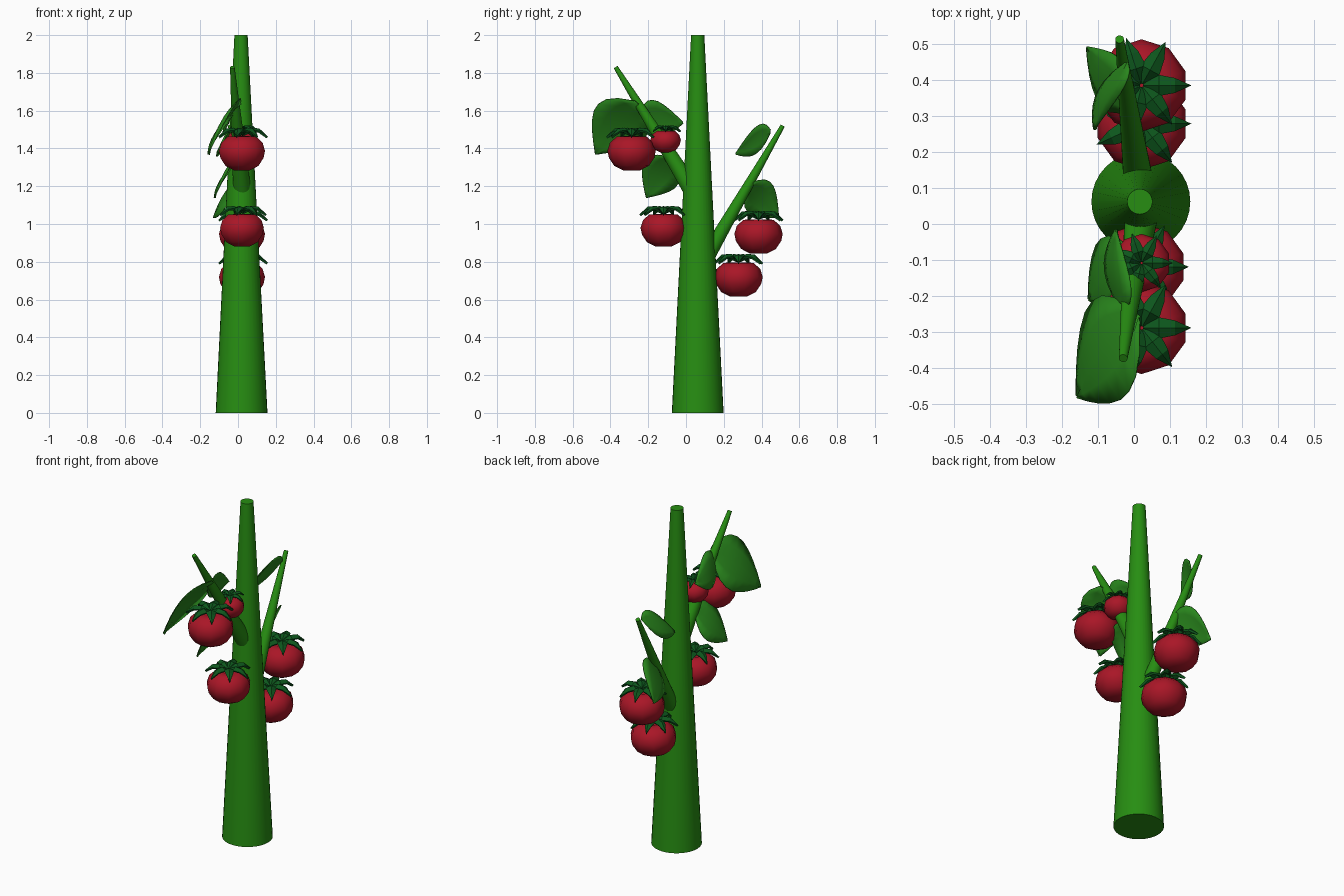
import bpy, bmesh, math
from mathutils import Vector

if "Cube" in bpy.data.objects:
    bpy.data.objects.remove(bpy.data.objects["Cube"])


def material(name, rgb):
    m = bpy.data.materials.new(name)
    m.diffuse_color = (*rgb, 1)
    m.use_nodes = True
    m.node_tree.nodes["Principled BSDF"].inputs["Base Color"].default_value = m.diffuse_color
    return m


STEM = material("stem green", (0.02, 0.27, 0.006))
LEAF = material("leaf green", (0.022, 0.24, 0.012))
CALYX = material("dark green", (0.004, 0.095, 0.012))
RED = material("tomato red", (0.40, 0.008, 0.02))


def make(name, verts, faces, mat):
    me = bpy.data.meshes.new(name)
    me.from_pydata([tuple(v) for v in verts], [], faces)
    bm = bmesh.new()
    bm.from_mesh(me)
    bmesh.ops.recalc_face_normals(bm, faces=bm.faces)
    bm.to_mesh(me)
    bm.free()
    me.materials.append(mat)
    ob = bpy.data.objects.new(name, me)
    bpy.context.collection.objects.link(ob)
    return ob


def smooth(ob, angle=50):
    bpy.ops.object.select_all(action='DESELECT')
    ob.select_set(True)
    bpy.context.view_layer.objects.active = ob
    bpy.ops.object.shade_smooth_by_angle(angle=math.radians(angle))


def tapered(name, a, b, ra, rb, n=32):
    a, b = Vector(a), Vector(b)
    bpy.ops.mesh.primitive_cone_add(vertices=n, radius1=ra, radius2=rb,
                                    depth=(b - a).length, location=(a + b) / 2)
    ob = bpy.context.object
    ob.name = name
    ob.rotation_euler = (b - a).to_track_quat('Z', 'Y').to_euler()
    ob.data.materials.append(STEM)
    smooth(ob)


# main stem and the two side branches
tapered("main_stem", (0.019, 0.062, 0), (0.016, 0.062, 2), 0.137, 0.035)
tapered("back_branch", (0.02, 0.06, 0.74), (-0.04, 0.512, 1.52), 0.046, 0.012)
tapered("front_branch", (0.025, 0.06, 1.135), (-0.03, -0.372, 1.83), 0.05, 0.012)


# tomato: ten-sided lathe with a dimple on top
PROFILE = [(0.045, -0.096), (0.092, -0.072), (0.12, -0.03), (0.128, 0.008),
           (0.115, 0.05), (0.08, 0.082), (0.035, 0.085)]
POINTS = [0, 61, 108, 155, 205, 257, 308]  # calyx tip directions


def tomato(name, y, z, s):
    c = Vector((0.021, y, z))
    n, k = 10, len(PROFILE)
    verts = []
    for r, h in PROFILE:
        for i in range(n):
            a = math.radians(18 + 36 * i)
            verts.append(c + s * Vector((r * math.cos(a), r * math.sin(a), h)))
    verts += [c + Vector((0, 0, -0.092 * s)), c + Vector((0, 0, 0.07 * s))]
    faces = []
    for i in range(n):
        j = (i + 1) % n
        for q in range(k - 1):
            faces.append((q * n + i, q * n + j, q * n + n + j, q * n + n + i))
        faces.append((j, i, k * n))
        faces.append(((k - 1) * n + i, (k - 1) * n + j, k * n + 1))
    smooth(make(name, verts, faces, RED), 60)

    # calyx: arched pointed sepals with a raised middle crease
    verts, faces = [], []
    for deg in POINTS:
        a = math.radians(deg)
        d, t = Vector((math.cos(a), math.sin(a), 0)), Vector((-math.sin(a), math.cos(a), 0))
        b = len(verts)
        rows = [(0.008, 0.006, 0.09), (0.05, 0.026, 0.112), (0.09, 0.018, 0.108)]
        for r, w, h in rows:
            for side, lift in ((-1, 0), (0, 0.012), (1, 0)):
                verts.append(c + s * (d * r + t * w * side + Vector((0, 0, h + lift))))
        verts.append(c + s * (d * 0.134 + Vector((0, 0, 0.078))))
        for q in (0, 3):
            faces += [(b + q, b + q + 1, b + q + 4, b + q + 3),
                      (b + q + 1, b + q + 2, b + q + 5, b + q + 4)]
        faces += [(b + 6, b + 7, b + 9), (b + 7, b + 8, b + 9)]
    ob = make(name + "_calyx", verts, faces, CALYX)
    m = ob.modifiers.new("thickness", 'SOLIDIFY')
    m.thickness = 0.012 * s
    m.offset = 0


for name, y, z, s in [("tomato_front_high", -0.288, 1.38, 1), ("tomato_small", -0.108, 1.44, 0.63),
                      ("tomato_front_low", -0.119, 0.972, 0.95), ("tomato_back_high", 0.384, 0.94, 1),
                      ("tomato_back_low", 0.278, 0.712, 1)]:
    tomato(name, y, z, s)


# leaves: rounded base, pointed tip, arched towards the left
WIDTHS = [0.12, 0.62, 0.9, 1.0, 0.97, 0.82, 0.6, 0.33, 0.03]


def leaf(name, base, tip, side):
    base, tip, side = Vector(base), Vector(tip), Vector(side)
    axis = tip - base
    nrm = axis.cross(side).normalized()
    if nrm.x > 0:
        nrm = -nrm
    verts, faces, cols = [], [], 5
    for i, w in enumerate(WIDTHS):
        t = i / (len(WIDTHS) - 1)
        for j in range(cols):
            u = j / 2 - 1
            arch = axis.length * (0.36 * t * (1 - t) * (1 - 0.6 * u * u) - (0.02 if u == 0 else 0))
            verts.append(base + axis * t + side * w * u + nrm * arch)
    for i in range(len(WIDTHS) - 1):
        for j in range(cols - 1):
            a = i * cols + j
            faces.append((a, a + 1, a + cols + 1, a + cols))
    ob = make(name, verts, faces, LEAF)
    m = ob.modifiers.new("thickness", 'SOLIDIFY')
    m.thickness = 0.005
    m.offset = 0
    smooth(ob, 60)


leaf("leaf_front_large", (0.01, -0.255, 1.64), (-0.158, -0.478, 1.37), (0.05, -0.125, 0.09))
leaf("leaf_front_top", (-0.03, -0.24, 1.58), (-0.05, -0.015, 1.535), (0.035, -0.02, 0.09))
leaf("leaf_front_low", (0.0, -0.08, 1.35), (-0.125, -0.21, 1.14), (0.035, -0.088, 0.063))
leaf("leaf_back_low", (0.0, 0.325, 1.20), (-0.13, 0.49, 1.035), (0.03, 0.06, 0.08))
leaf("leaf_back_high", (-0.02, 0.447, 1.49), (-0.11, 0.262, 1.37), (0.035, 0.005, 0.075))
